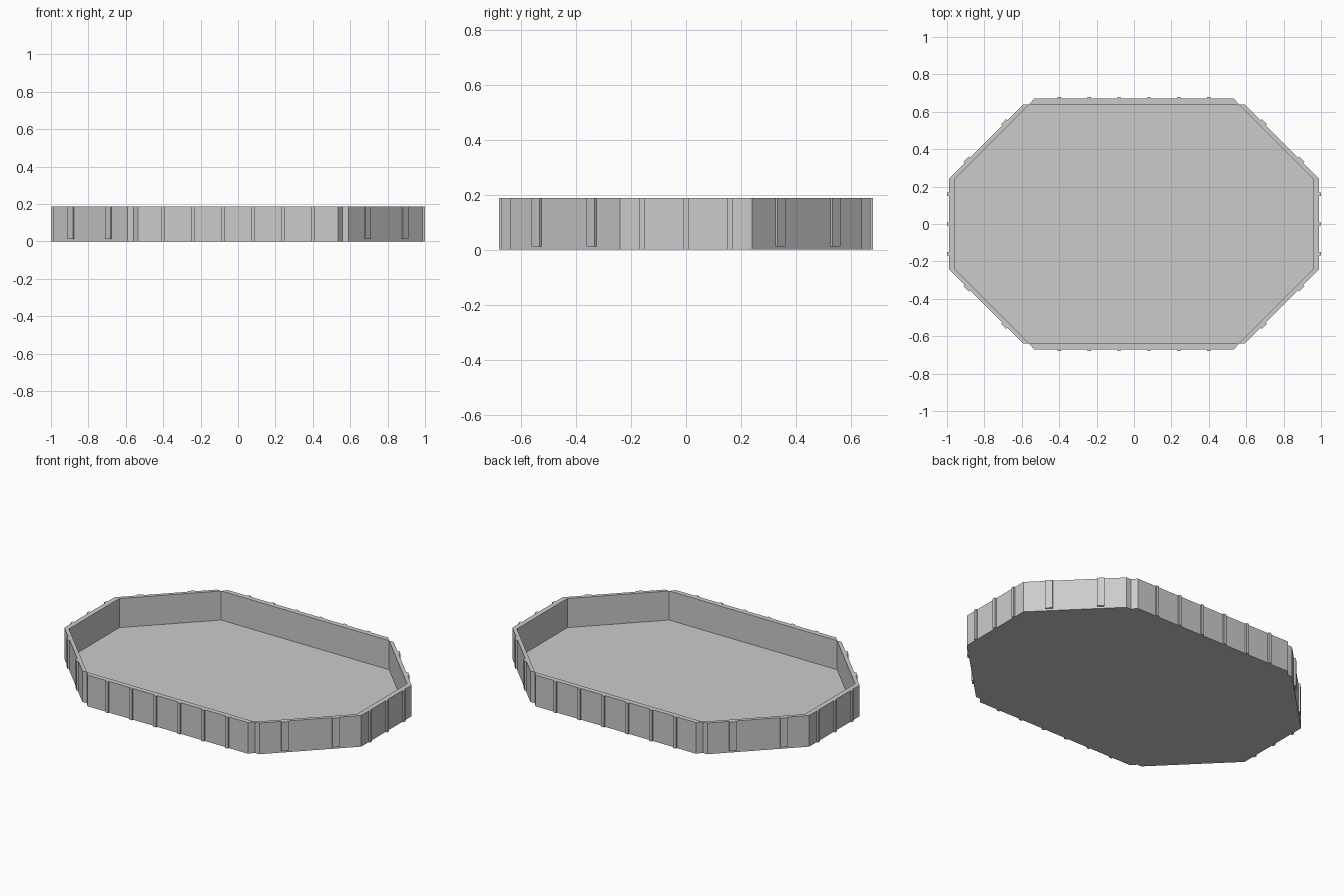
import bpy, bmesh, math

if "Cube" in bpy.data.objects:
    bpy.data.objects.remove(bpy.data.objects["Cube"])

H, FLOOR = 0.188, 0.0125     # rim height, floor thickness
CX, CY = 0.56, 0.24          # corner ends of the inner octagon
IX, IY = 0.96, 0.64          # inner half sizes
T, RIB = 0.03, 0.01          # wall thickness, rib projection


def prism(name, pts, z0, z1):
    """Extrude a plan outline between two heights."""
    bm = bmesh.new()
    face = bm.faces.new([bm.verts.new((x, y, z0)) for x, y in pts])
    ext = bmesh.ops.extrude_face_region(bm, geom=[face])
    top = [v for v in ext["geom"] if isinstance(v, bmesh.types.BMVert)]
    bmesh.ops.translate(bm, verts=top, vec=(0, 0, z1 - z0))
    # the start face is kept or dropped by the extrude: make sure the base is closed
    bmesh.ops.holes_fill(bm, edges=[e for e in bm.edges if e.is_boundary], sides=0)
    bmesh.ops.recalc_face_normals(bm, faces=bm.faces)
    mesh = bpy.data.meshes.new(name)
    bm.to_mesh(mesh)
    bm.free()
    ob = bpy.data.objects.new(name, mesh)
    bpy.context.collection.objects.link(ob)
    return ob


def rib(name, x, y, angle, width, z0):
    """Upright strip on a wall; angle is the outward direction."""
    c, s, w = math.cos(angle), math.sin(angle), width / 2
    outline = ((-0.005, -w), (RIB, -w), (RIB, w), (-0.005, w))
    prism(name, [(x + a * c - b * s, y + a * s + b * c) for a, b in outline], z0, H)


# Floor plate
prism("floor", [(CX, -IY), (IX, -CY), (IX, CY), (CX, IY),
                (-CX, IY), (-IX, CY), (-IX, -CY), (-CX, -IY)], 0, FLOOR)

# Long walls (mitred ends) and short end walls, with their ribs
for s, side in ((-1, "front"), (1, "back")):
    prism(side + "_wall", [(-CX, s * IY), (CX, s * IY),
                           (CX - 0.025, s * (IY + T)), (0.025 - CX, s * (IY + T))], 0, H)
    for i in range(6):
        rib(side + "_rib", -0.4 + 0.16 * i, s * (IY + T), s * math.pi / 2, 0.018, 0)

for s, side in ((-1, "left"), (1, "right")):
    prism(side + "_wall", [(s * IX, -CY), (s * IX, CY),
                           (s * (IX + T), CY), (s * (IX + T), -CY)], 0, H)
    for y in (-0.16, 0, 0.16):
        rib(side + "_rib", s * (IX + T), y, 0 if s > 0 else math.pi, 0.018, 0)

# Diagonal corner walls, two wider ribs each
for sx in (-1, 1):
    for sy in (-1, 1):
        prism("corner_wall", [(sx * CX, sy * IY), (sx * (CX + T), sy * IY),
                              (sx * (IX + T), sy * CY), (sx * IX, sy * CY)], 0, H)
        for t in (0.25, 0.75):
            x = CX + T + t * (IX - CX)
            y = IY - t * (IY - CY)
            rib("corner_rib", sx * x, sy * y, math.atan2(sy, sx), 0.04, FLOOR)
